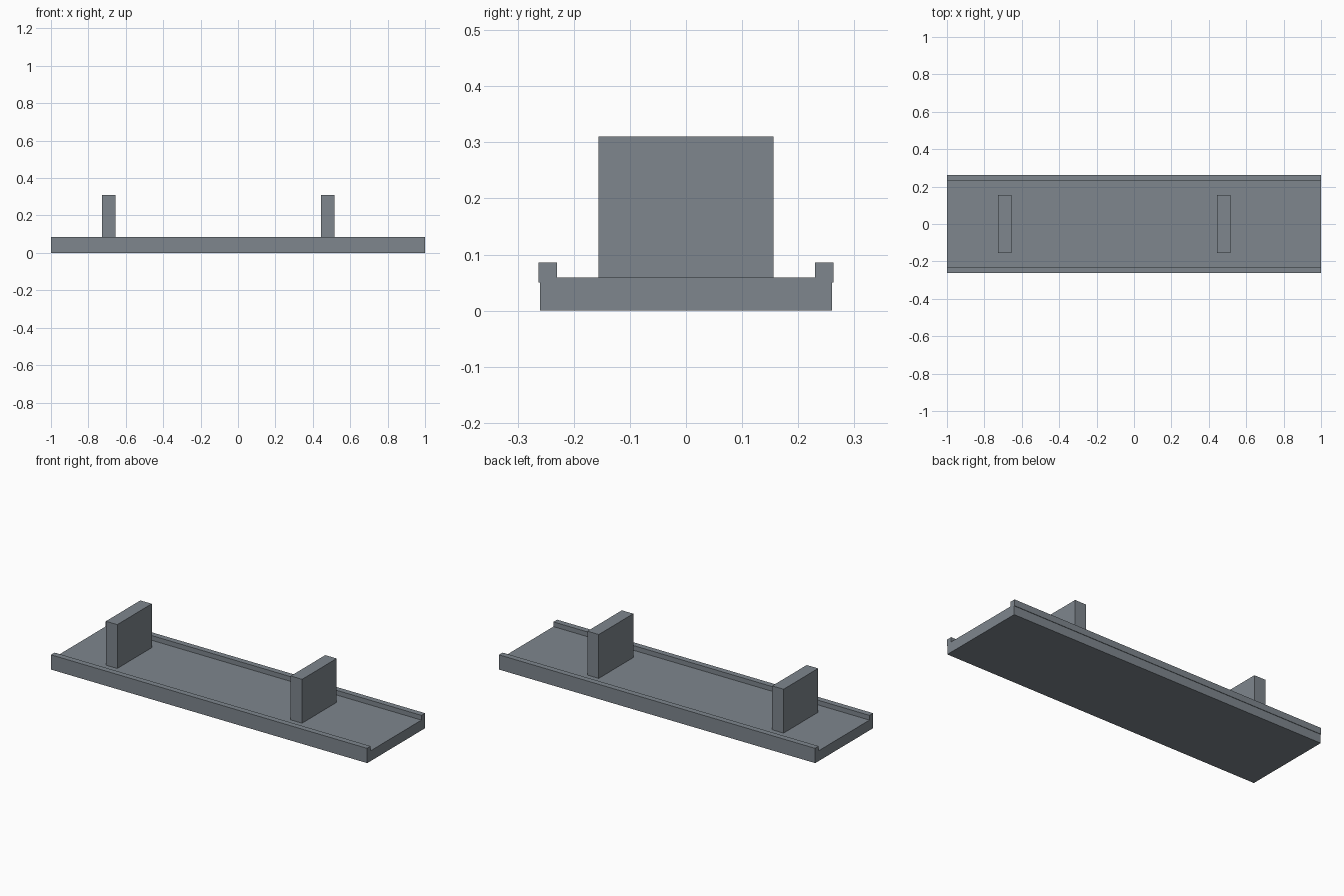
import bpy

cube = bpy.data.objects.get("Cube")
if cube:
    bpy.data.objects.remove(cube, do_unlink=True)

COLOUR = (0.21, 0.24, 0.27, 1)
grey = bpy.data.materials.new("slate grey")
grey.use_nodes = True
grey.diffuse_color = COLOUR
grey.node_tree.nodes["Principled BSDF"].inputs["Base Color"].default_value = COLOUR


def box(name, x, y, z):
    """Flat-faced box from its (low, high) range on each axis."""
    spans = (x, y, z)
    bpy.ops.mesh.primitive_cube_add(size=1, location=[(a + b) / 2 for a, b in spans])
    ob = bpy.context.object
    ob.name = name
    ob.scale = [b - a for a, b in spans]
    bpy.ops.object.transform_apply(location=False, rotation=False, scale=True)
    ob.data.materials.append(grey)
    return ob


# Long base slab
DECK = 0.059
box("base_slab", (-1, 1), (-0.26, 0.26), (0, DECK))

# Raised rails along both long edges, overhanging the slab slightly
box("front_rail", (-1, 1), (-0.263, -0.23), (0.05, 0.086))
box("back_rail", (-1, 1), (0.23, 0.263), (0.05, 0.086))

# Two upright blocks standing on the slab
for name, x in (("right_upright", -0.691), ("left_upright", 0.479)):
    box(name, (x - 0.036, x + 0.036), (-0.156, 0.156), (DECK, 0.31))
